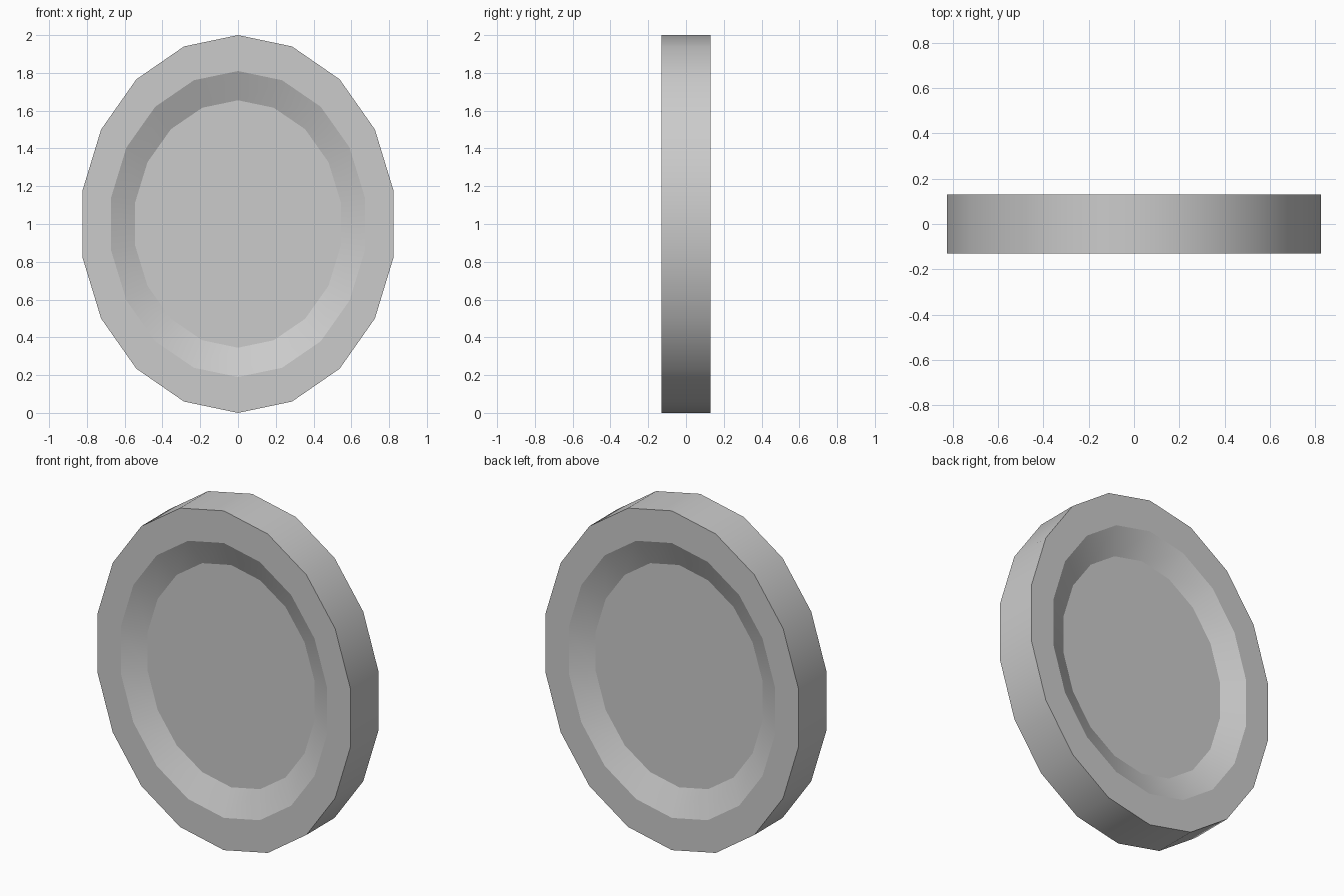
import bpy, bmesh, math

if "Cube" in bpy.data.objects:
    bpy.data.objects.remove(bpy.data.objects["Cube"])

SIDES = 18
HALF = 0.131     # half thickness
DEPTH = 0.067    # recess depth on each face


def ring(bm, rx, rz, y):
    verts = []
    for i in range(SIDES):
        a = 2 * math.pi * i / SIDES
        verts.append(bm.verts.new((rx * math.sin(a), y, 1 + rz * math.cos(a))))
    return verts


bm = bmesh.new()

# Oval sections: front floor, front recess lip, front rim, then mirrored to the back
profile = [(0.553, 0.655, -HALF + DEPTH), (0.682, 0.81, -HALF), (0.837, 1.0, -HALF)]
profile += [(rx, rz, -y) for rx, rz, y in reversed(profile)]
rings = [ring(bm, *p) for p in profile]

# Rim faces, sloped walls and outer band
for a, b in zip(rings, rings[1:]):
    for i in range(SIDES):
        j = (i + 1) % SIDES
        bm.faces.new((a[i], a[j], b[j], b[i])).smooth = True

# Flat recessed floors
bm.faces.new(rings[0])
bm.faces.new(rings[-1])
bmesh.ops.recalc_face_normals(bm, faces=bm.faces)

# Crisp edges around every oval, smooth shading along them
for r in rings:
    for i in range(SIDES):
        bm.edges.get((r[i], r[(i + 1) % SIDES])).smooth = False

mesh = bpy.data.meshes.new("oval_disc")
bm.to_mesh(mesh)
bm.free()
bpy.context.collection.objects.link(bpy.data.objects.new("oval_disc", mesh))
